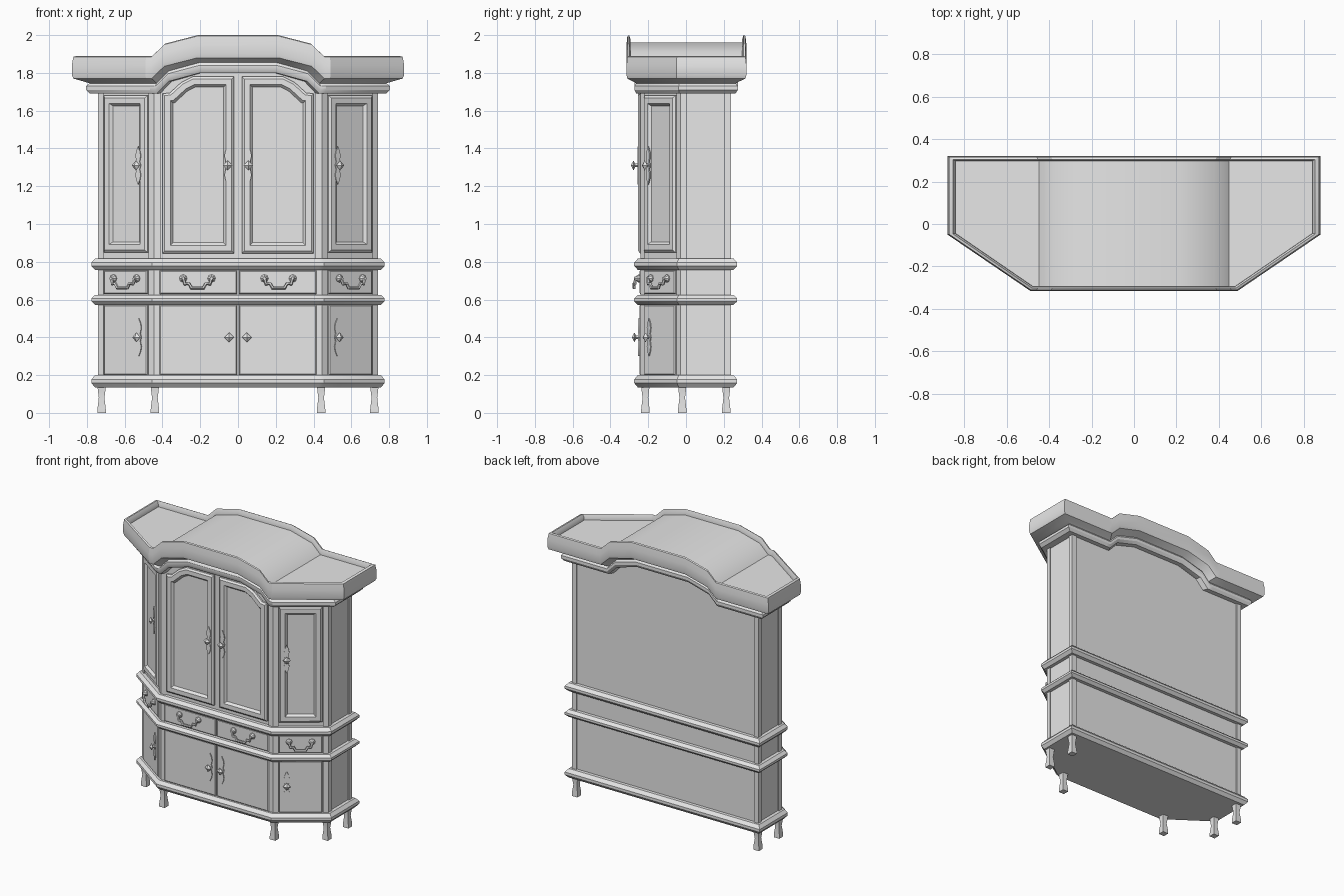
import bpy, bmesh, math
from mathutils import Matrix, Vector

if "Cube" in bpy.data.objects:
    bpy.data.objects.remove(bpy.data.objects["Cube"])

GREY = (0.8, 0.8, 0.8, 1)
mat = bpy.data.materials.new("plain_grey")
mat.use_nodes = True
mat.diffuse_color = GREY
mat.node_tree.nodes["Principled BSDF"].inputs["Base Color"].default_value = GREY
parts = []

# Plan outlines: front corner x, front y, side x, side corner y, back y
BODY = (0.445, -0.24, 0.742, -0.03, 0.237)
CROWN = (0.49, -0.315, 0.88, -0.05, 0.32)
ANGLE = math.atan2(BODY[3] - BODY[1], BODY[2] - BODY[0])


def register(name, obj, matrix=Matrix()):
    obj.name = name
    obj.matrix_world = matrix
    obj.data.materials.clear()
    obj.data.materials.append(mat)
    parts.append(obj)


def loft(name, rings, matrix=Matrix(), roof=False):
    """Skin a stack of rings, closing both ends."""
    bm = bmesh.new()
    loops = [[bm.verts.new(p) for p in ring] for ring in rings]
    for a, b in zip(loops, loops[1:]):
        for i in range(len(a)):
            j = (i + 1) % len(a)
            bm.faces.new((a[i], a[j], b[j], b[i]))
    bm.faces.new(loops[0])
    top = loops[-1]
    if roof:
        for i in range(7):
            bm.faces.new((top[i], top[i + 1], top[16 - i], top[17 - i]))
        bm.faces.new(top[7:11])
        bm.faces.new([top[0]] + top[17:])
    else:
        bm.faces.new(top)
    bmesh.ops.recalc_face_normals(bm, faces=bm.faces)
    mesh = bpy.data.meshes.new(name)
    bm.to_mesh(mesh)
    bm.free()
    obj = bpy.data.objects.new(name, mesh)
    bpy.context.collection.objects.link(obj)
    register(name, obj, matrix)


def grow(d):
    """Body outline offset outward by d, with mitred corners."""
    fx, fy, sx, sy, by = BODY
    return (fx + d * math.tan(ANGLE / 2), fy - d, sx + d,
            sy - d * math.tan(math.pi / 4 - ANGLE / 2), by + d)


def plan_ring(outline, z, arch=0):
    """Outline at height z; arch lifts the middle of front and back."""
    fx, fy, sx, sy, by = outline
    half = [(1, 0), (0.94, 0), (0.8, 0.065), (0.44, 0.11)]
    span = [(-fx * f, z + h * arch) for f, h in half]
    span += [(-x, h) for x, h in reversed(span)]
    return ([(x, fy, h) for x, h in span] + [(sx, sy, z), (sx, by, z)]
            + [(x, by, h) for x, h in reversed(span)] + [(-sx, by, z), (-sx, sy, z)])


def inset(poly, d):
    """Shrink an anticlockwise polygon by d."""
    result = []
    for i, p in enumerate(poly):
        p = Vector(p)
        e1 = (p - Vector(poly[i - 1])).normalized()
        e2 = (Vector(poly[(i + 1) % len(poly)]) - p).normalized()
        n1, n2 = Vector((-e1.y, e1.x)), Vector((-e2.y, e2.x))
        result.append(p + (n1 + n2) * d / (1 + n1.dot(n2)))
    return result


def panel(name, poly, steps, matrix):
    """Raised panel: steps are (inset, distance out of the face)."""
    loft(name, [[(p[0], -out, p[1]) for p in inset(poly, d)] for d, out in steps], matrix)


def rect(x0, x1, z0, z1):
    return [(x0, z0), (x1, z0), (x1, z1), (x0, z1)]


def mirror(poly):
    return [(-x, z) for x, z in reversed(poly)]


def disc(x, z, r, n):
    return [(x + r * math.cos(i * math.tau / n), z + r * math.sin(i * math.tau / n))
            for i in range(n)]


FRAMED = [(0, 0), (0, 0.012), (0.012, 0.022), (0.042, 0.022), (0.056, 0.006)]
SLAB = [(0, 0), (0, 0.011), (0.006, 0.016)]


def door_pull(side, x, z, base, m):
    leaf = [(0, -0.1), (0.012, -0.075), (0.017, -0.05), (0.01, -0.02), (0.017, 0),
            (0.01, 0.02), (0.017, 0.05), (0.012, 0.075), (0, 0.1)]
    leaf = leaf + mirror(leaf)[1:-1]
    place = m @ Matrix.Translation((x, -base, z))
    loft(side + "_pull_plate", [[(u, -out, v) for u, v in leaf] for out in (0, 0.007)], place)
    panel(side + "_pull_knob", disc(0, 0, 0.026, 4),
          [(0.012, 0), (0.012, 0.018), (0, 0.027), (0.017, 0.04)], place)


def drawer_handle(side, x, m):
    place = m @ Matrix.Translation((x, -0.014, 0.712))
    for s in (-1, 1):
        panel(side + "_handle_rosette", disc(s * 0.075, 0, 0.021, 8),
              [(0, 0), (0, 0.008), (0.008, 0.018), (0.012, 0.03)], place)
    half = [(0.075, 0.022, 0), (0.066, 0.026, -0.03), (0.045, 0.03, -0.028), (0.032, 0.03, -0.05)]
    path = [(-u, -y, z) for u, y, z in half] + [(u, -y, z) for u, y, z in reversed(half)]
    curve = bpy.data.curves.new(side + "_handle_bail", "CURVE")
    curve.dimensions = "3D"
    curve.bevel_depth = 0.009
    curve.bevel_resolution = 1
    curve.use_fill_caps = True
    spline = curve.splines.new("POLY")
    spline.points.add(len(path) - 1)
    for point, p in zip(spline.points, path):
        point.co = (*p, 1)
    obj = bpy.data.objects.new(side + "_handle_bail", curve)
    bpy.context.collection.objects.link(obj)
    bpy.ops.object.select_all(action="DESELECT")
    obj.select_set(True)
    bpy.context.view_layer.objects.active = obj
    bpy.ops.object.convert(target="MESH")
    register(side + "_handle_bail", bpy.context.object, place)


# Cabinet carcass with arched top
RECESS = 0.009
core = grow(-RECESS)
loft("carcass", [plan_ring(core, 0.15), plan_ring(core, 1.72, 1)])

# Corner posts
fx, fy, sx, sy, by = BODY
outline = [Vector(p) for p in ((-fx, fy), (fx, fy), (sx, sy), (sx, by), (-sx, by), (-sx, sy))]
for i, p in enumerate(outline):
    a = (outline[i - 1] - p).normalized() * 0.036
    b = (outline[(i + 1) % len(outline)] - p).normalized() * 0.036
    shape = [p, p + b, p + a + b, p + a]
    loft("corner_post", [[(q.x, q.y, z) for q in shape] for z in (0.16, 1.72)])

# Horizontal mouldings
for name, low, high in (("base", 0.135, 0.2), ("waist", 0.572, 0.625), ("drawer", 0.757, 0.817)):
    profile = [(-0.03, 0), (0.015, 0), (0.034, 0.35), (0.034, 0.65), (0.015, 1), (-0.03, 1)]
    loft(name + "_moulding", [plan_ring(grow(d), low + t * (high - low)) for d, t in profile])

# Arched cornice with a raised rim around the sunken roof
profile = [(-0.2, 1.69), (0.3, 1.69), (0.45, 1.71), (0.45, 1.73), (0.32, 1.745), (0.55, 1.755),
           (0.94, 1.77), (1, 1.79), (1, 1.84), (0.94, 1.885), (0.82, 1.89), (0.73, 1.87), (0.72, 1.85)]
loft("cornice", [plan_ring([b + (c - b) * t for b, c in zip(BODY, CROWN)], z, 1)
                 for t, z in profile], roof=True)

# Flared square legs
for x, y in ((0.722, 0.213), (0.722, -0.02), (0.44, -0.215)):
    for s in (-1, 1):
        rings = [[(s * x + u * r, y + v * r, z) for u, v in ((-1, -1), (1, -1), (1, 1), (-1, 1))]
                 for r, z in ((0.022, 0), (0.022, 0.02), (0.015, 0.08), (0.02, 0.12), (0.022, 0.15))]
        loft("leg", rings)

# Front doors and drawers
front = Matrix.Translation((0, core[1], 0))
arched = [(0.022, 0.845), (0.4, 0.845), (0.4, 1.69), (0.36, 1.695), (0.3, 1.75),
          (0.24, 1.78), (0.022, 1.78)]
for s, side in ((1, "left"), (-1, "right")):
    def flip(poly):
        return poly if s > 0 else mirror(poly)
    panel(side + "_arched_door", flip(arched), FRAMED, front)
    panel(side + "_lower_door", flip(rect(0.004, 0.415, 0.2, 0.572)), SLAB, front)
    panel(side + "_drawer", flip(rect(0.004, 0.415, 0.63, 0.755)), SLAB, front)
    door_pull(side + "_upper", s * 0.055, 1.31, 0.02, front)
    door_pull(side + "_lower", s * 0.047, 0.4, 0.015, front)
    drawer_handle(side + "_drawer", s * 0.215, front)

    # Angled bay
    mid = Vector((s * (core[0] + core[2]) / 2, (core[1] + core[3]) / 2, 0))
    bay = Matrix.Translation(mid) @ Matrix.Rotation(s * ANGLE, 4, "Z")
    panel(side + "_bay_door", rect(-0.142, 0.142, 0.85, 1.68), FRAMED, bay)
    panel(side + "_bay_lower_door", rect(-0.142, 0.142, 0.2, 0.572), SLAB, bay)
    panel(side + "_bay_drawer", rect(-0.142, 0.142, 0.63, 0.755), SLAB, bay)
    door_pull(side + "_bay_upper", -s * 0.09, 1.31, 0.02, bay)
    door_pull(side + "_bay_lower", -s * 0.09, 0.4, 0.015, bay)
    drawer_handle(side + "_bay_drawer", 0, bay)

# Smooth shading with sharp edges kept
bpy.ops.object.select_all(action="DESELECT")
for obj in parts:
    obj.select_set(True)
bpy.context.view_layer.objects.active = parts[0]
bpy.ops.object.shade_smooth_by_angle(angle=math.radians(30))
